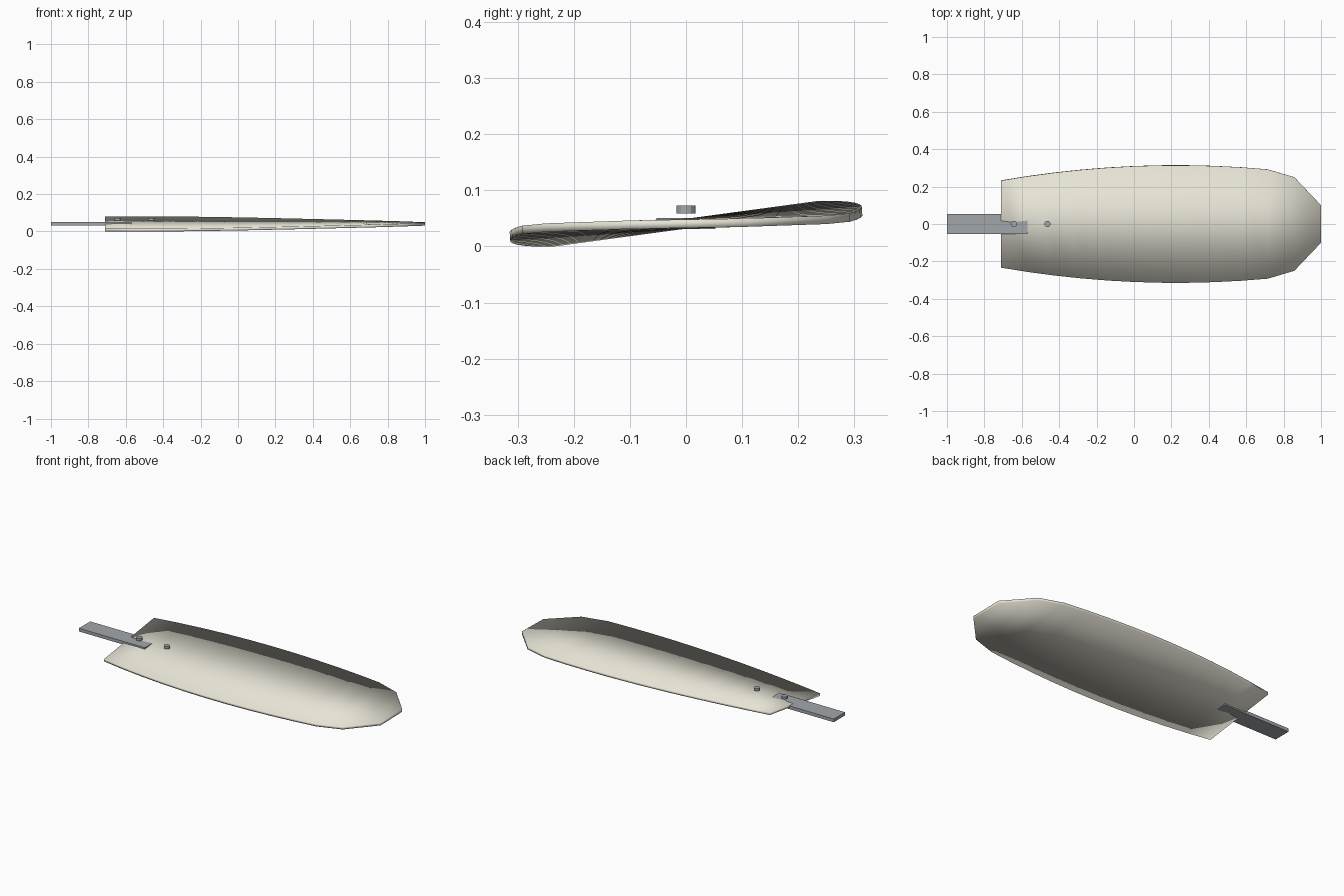
import bpy, bmesh
from math import radians, sin, cos

if "Cube" in bpy.data.objects:
    bpy.data.objects.remove(bpy.data.objects["Cube"])

ROOT, TIP, N = -0.71, 1.0, 12      # blade stations along x
MID_Z, HALF_T = 0.0405, 0.0075


def material(name, rgb):
    m = bpy.data.materials.new(name)
    m.diffuse_color = (*rgb, 1)
    m.use_nodes = True
    m.node_tree.nodes["Principled BSDF"].inputs["Base Color"].default_value = m.diffuse_color
    return m


cream = material("cream", (0.80, 0.77, 0.67))
steel = material("steel", (0.36, 0.39, 0.41))


def half_width(i, x):
    if i == N:
        return 0.10
    if i == N - 1:
        return 0.25
    return 0.315 - 0.08 * ((x - 0.22) / 0.93) ** 2


# Blade: thin slab lofted through sections that untwist towards the tip
bm = bmesh.new()
rings = []
for i in range(N + 1):
    t = i / N
    x = ROOT + (TIP - ROOT) * t
    w = half_width(i, x)
    a = radians(8 - 7 * t)
    ring = []
    for y, z in ((-w, -HALF_T), (w, -HALF_T), (w, HALF_T), (-w, HALF_T)):
        ring.append(bm.verts.new((x, y * cos(a) - z * sin(a),
                                  MID_Z + y * sin(a) + z * cos(a))))
    rings.append(ring)
for r0, r1 in zip(rings, rings[1:]):
    for k in range(4):
        j = (k + 1) % 4
        bm.faces.new((r0[k], r0[j], r1[j], r1[k]))
bm.faces.new(rings[0])
bm.faces.new(rings[-1])
bmesh.ops.recalc_face_normals(bm, faces=bm.faces)
for f in bm.faces:
    f.smooth = True
me = bpy.data.meshes.new("fan_blade")
bm.to_mesh(me)
bm.free()
me.materials.append(cream)
bpy.context.collection.objects.link(bpy.data.objects.new("fan_blade", me))

# Flat mounting arm
bpy.ops.mesh.primitive_cube_add(size=1, location=(-0.785, 0, 0.041))
arm = bpy.context.object
arm.name = "mounting_arm"
arm.scale = (0.43, 0.105, 0.019)
arm.data.materials.append(steel)

# Two small screws above the root
for n, x in enumerate((-0.643, -0.463), 1):
    bpy.ops.mesh.primitive_cylinder_add(vertices=12, radius=0.017, depth=0.014,
                                        location=(x, 0, 0.066))
    screw = bpy.context.object
    screw.name = f"screw_{n}"
    screw.data.materials.append(steel)
